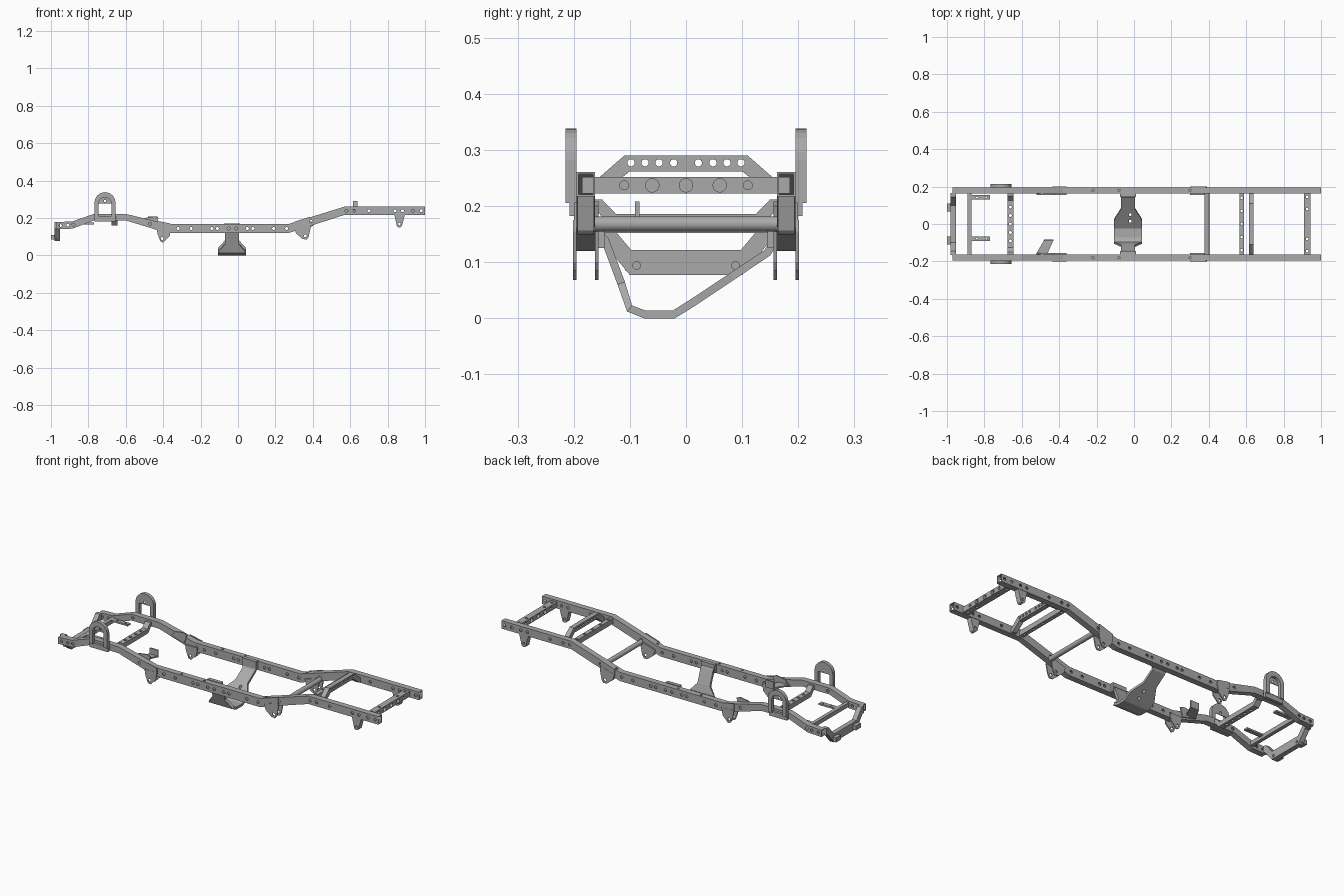
import bpy, bmesh, math
from mathutils import Matrix, Vector

if "Cube" in bpy.data.objects:
    bpy.data.objects.remove(bpy.data.objects["Cube"])

steel = bpy.data.materials.new("grey_steel")
steel.use_nodes = True
GREY = (0.4, 0.4, 0.4, 1)
steel.diffuse_color = GREY
steel.node_tree.nodes["Principled BSDF"].inputs["Base Color"].default_value = GREY


def finish(name, bm):
    bmesh.ops.recalc_face_normals(bm, faces=bm.faces)
    me = bpy.data.meshes.new(name)
    bm.to_mesh(me)
    bm.free()
    me.materials.append(steel)
    ob = bpy.data.objects.new(name, me)
    bpy.context.collection.objects.link(ob)
    return ob


def prism(name, outline, axis, a, b):
    """Extrude a 2D outline along an axis from a to b."""
    place = {"x": lambda u, v: (a, u, v), "y": lambda u, v: (u, a, v), "z": lambda u, v: (u, v, a)}[axis]
    bm = bmesh.new()
    face = bm.faces.new([bm.verts.new(place(u, v)) for u, v in outline])
    out = bmesh.ops.extrude_face_region(bm, geom=[face])
    shift = Vector([(b - a) * (axis == c) for c in "xyz"])
    bmesh.ops.translate(bm, vec=shift, verts=[e for e in out["geom"] if isinstance(e, bmesh.types.BMVert)])
    return finish(name, bm)


def box(name, x, y, z):
    return prism(name, [(x[0], z[0]), (x[1], z[0]), (x[1], z[1]), (x[0], z[1])], "y", *y)


def shell(ob, thick):
    m = ob.modifiers.new("wall", "SOLIDIFY")
    m.thickness, m.offset = thick, -1
    return ob


def drill(ob, holes, axis, depth=1.0):
    """Cut round holes; each hole is (centre, radius)."""
    turn = {"x": Matrix.Rotation(math.pi / 2, 4, "Y"), "y": Matrix.Rotation(math.pi / 2, 4, "X"), "z": Matrix()}[axis]
    bm = bmesh.new()
    for centre, r in holes:
        bmesh.ops.create_cone(bm, cap_ends=True, segments=14, radius1=r, radius2=r, depth=depth,
                              matrix=Matrix.Translation(centre) @ turn)
    cutter = finish(ob.name + "_cutter", bm)
    cutter.hide_render = True
    cutter.hide_set(True)
    cutter.display_type = "WIRE"
    m = ob.modifiers.new("holes", "BOOLEAN")
    m.object, m.operation, m.solver = cutter, "DIFFERENCE", "EXACT"
    return ob


def arc(cx, cz, r, start, end, n=12):
    angles = [math.radians(start + (end - start) * i / n) for i in range(n + 1)]
    return [(cx + r * math.cos(t), cz + r * math.sin(t)) for t in angles]


def mirrored(points):
    """Complete a left-right symmetric bar outline."""
    return points + [(-u, v) for u, v in reversed(points)]


# Side rails: hollow box section following (x, bottom, top) stations
RAIL = [(-0.97, 0.14, 0.178), (-0.885, 0.143, 0.182), (-0.77, 0.187, 0.222), (-0.6, 0.187, 0.222),
        (-0.38, 0.12, 0.168), (0.27, 0.12, 0.168), (0.57, 0.217, 0.261), (1.0, 0.217, 0.261)]
INNER, OUTER = 0.162, 0.195


def rail_mid(x):
    for (x0, b0, t0), (x1, b1, t1) in zip(RAIL, RAIL[1:]):
        if x <= x1:
            f = (x - x0) / (x1 - x0)
            return (b0 + t0 + f * (b1 + t1 - b0 - t0)) / 2


SIDE_HOLES = [-0.95, -0.91, -0.88, -0.76, -0.66, -0.47, -0.37, -0.32, -0.25, -0.14, -0.11, -0.05, -0.01,
              0.05, 0.08, 0.19, 0.26, 0.39, 0.58, 0.62, 0.7, 0.84, 0.88, 0.935, 0.98]
for side, s in (("left", 1), ("right", -1)):
    bm = bmesh.new()
    rings = [[bm.verts.new((x, s * y, z)) for y, z in ((INNER, b), (OUTER, b), (OUTER, t), (INNER, t))]
             for x, b, t in RAIL]
    for p, q in zip(rings, rings[1:]):
        for i in range(4):
            j = (i + 1) % 4
            bm.faces.new((p[i], p[j], q[j], q[i]))
    rail = shell(finish(side + "_rail", bm), 0.005)
    drill(rail, [((x, s * 0.18, rail_mid(x)), 0.008) for x in SIDE_HOLES], "y", 0.1)
    drill(rail, [((x, s * 0.18, 0.17), 0.006) for x in (-0.22, -0.08, 0.3)], "z", 0.03)

    # Shock hoop with its base and pierced web
    hoop = [(-0.767, 0.205)] + arc(-0.711, 0.282, 0.056, 180, 0) + [(-0.655, 0.205), (-0.677, 0.205)]
    hoop += arc(-0.711, 0.276, 0.034, 0, 180) + [(-0.745, 0.205)]
    prism(side + "_shock_hoop", hoop, "y", s * 0.195, s * 0.215)
    web = prism(side + "_hoop_web", arc(-0.711, 0.278, 0.036, 0, 180), "y", s * 0.195, s * 0.199)
    drill(web, [((-0.711, s * 0.197, 0.291), 0.006)], "y", 0.05)
    box(side + "_hoop_base", (-0.767, -0.655), sorted((s * 0.193, s * 0.208)), (0.182, 0.21))

    # Spring hangers: pairs of drilled cheek plates
    cheeks = {"front": ([(-0.435, 0.145), (-0.43, 0.115), (-0.415, 0.075), (-0.4, 0.068), (-0.365, 0.103),
                         (-0.36, 0.145)], (-0.405, 0.09)),
              "middle": ([(0.3, 0.15), (0.31, 0.118), (0.345, 0.088), (0.368, 0.085), (0.378, 0.1),
                          (0.39, 0.155), (0.385, 0.175)], (0.36, 0.105))}
    for place, (outline, eye) in cheeks.items():
        for label, y in (("inner", 0.156), ("outer", 0.195)):
            plate = prism(f"{side}_{place}_{label}_hanger", outline, "y", s * y, s * (y + 0.006))
            drill(plate, [((eye[0], s * y, eye[1]), 0.008)], "y", 0.05)
    hanger = [(0.835, 0.22)] + [(0.848, 0.165)] + arc(0.863, 0.164, 0.015, 180, 360, 6) + [(0.893, 0.22)]
    drill(prism(side + "_rear_hanger", hanger, "y", s * 0.164, s * 0.193),
          [((0.863, s * 0.18, 0.168), 0.007)], "y", 0.1)

    # Rail-top stiffeners and bump stop plate
    for label, x0, x1 in (("front", -0.435, -0.36), ("middle", 0.3, 0.385)):
        strip = [(x0, rail_mid(x0) - 0.01), (x1, rail_mid(x1) - 0.01),
                 (x1, rail_mid(x1) + 0.026), (x0, rail_mid(x0) + 0.026)]
        prism(f"{side}_{label}_stiffener", strip, "y", s * 0.195, s * 0.2)
    prism(side + "_bump_stop_plate", [(-0.52, 0.17), (-0.44, 0.15), (-0.425, 0.2), (-0.445, 0.208), (-0.5, 0.2)],
          "y", s * 0.156, s * 0.163)

    # Bumper mounts and radiator support arms
    by = s * 0.088
    box(side + "_bumper_mount", (-1.0, -0.965), (by - 0.021, by + 0.021), (0.085, 0.11))
    ay = 0.142 if s > 0 else -0.078
    arm = box(side + "_support_arm", (-0.875, -0.77), (ay - 0.012, ay + 0.012), (0.166, 0.175))
    drill(arm, [((x, ay, 0.17), 0.005) for x in (-0.84, -0.79)], "z", 0.05)

# Dropped front bar
front = mirrored([(-0.165, 0.178), (-0.145, 0.178), (-0.098, 0.122)])
front += mirrored([(0.165, 0.14), (0.152, 0.14), (0.1, 0.077)])
drill(prism("front_bar", front, "x", -0.98, -0.953), [((-0.965, y, 0.094), 0.007) for y in (-0.088, 0.088)], "x", 0.1)
box("radiator_bar", (-0.89, -0.87), (-0.165, 0.165), (0.152, 0.175))

# Dropped engine crossmember
engine = mirrored([(-0.165, 0.212), (-0.15, 0.212), (-0.125, 0.186)])
engine += mirrored([(0.165, 0.187), (0.155, 0.187), (0.132, 0.16)])
drill(prism("engine_crossmember", engine, "x", -0.677, -0.645),
      [((-0.661, y, 0.175), 0.008) for y in (-0.09, -0.045, 0, 0.045, 0.09)], "z", 0.1)

# Single angled steering bracket
bracket = prism("steering_bracket", [(-0.525, -0.163), (-0.48, -0.085), (-0.43, -0.085), (-0.465, -0.163)],
                "z", 0.168, 0.176)
box("steering_bracket_lip", (-0.48, -0.43), (-0.091, -0.083), (0.168, 0.208))

# Gearbox skid: folded plate, stations are (y, z, x start, x end)
SKID = [(-0.165, 0.15, -0.07, 0.006), (-0.15, 0.135, -0.07, 0.006), (-0.122, 0.06, -0.07, 0.006),
        (-0.105, 0.012, -0.108, 0.044), (-0.075, 0, -0.108, 0.044), (-0.02, 0, -0.108, 0.044),
        (0.0, 0.012, -0.108, 0.044), (0.025, 0.028, -0.108, 0.044), (0.085, 0.068, -0.07, 0.006),
        (0.15, 0.112, -0.07, 0.006), (0.165, 0.135, -0.07, 0.006)]
bm = bmesh.new()
rows = []
for y, z, x0, x1 in SKID:
    rows.append([bm.verts.new((x0, y, z)), bm.verts.new((x1, y, z))])
for p, q in zip(rows, rows[1:]):
    bm.faces.new((p[0], p[1], q[1], q[0]))
skid = finish("gearbox_skid", bm)
up = sum(f.normal.z for f in skid.data.polygons) > 0
fold = skid.modifiers.new("plate", "SOLIDIFY")
fold.thickness, fold.offset = 0.014, 1 if up else -1
drill(skid, [((-0.02, y, 0.05), 0.008) for y in (0.015, 0.05)], "z", 0.2)
for s in (1, -1):
    box("skid_mount", (-0.075, 0.01), sorted((s * 0.145, s * 0.165)), (0.125, 0.172))

# Round crossmember
bm = bmesh.new()
bmesh.ops.create_cone(bm, cap_ends=True, segments=24, radius1=0.0135, radius2=0.0135, depth=0.33,
                      matrix=Matrix.Translation((0.39, 0, 0.168)) @ Matrix.Rotation(math.pi / 2, 4, "X"))
tube = finish("tube_crossmember", bm)
for f in tube.data.polygons:
    f.use_smooth = len(f.vertices) == 4

# Rear crossmembers
drill(box("rear_axle_crossmember", (0.563, 0.587), (-0.165, 0.165), (0.224, 0.252)),
      [((0.575, y, 0.24), 0.007) for y in (-0.14, -0.07, 0, 0.07, 0.14)], "z", 0.1)
arch = mirrored([(-0.165, 0.242), (-0.11, 0.29)]) + mirrored([(0.165, 0.222), (0.15, 0.222), (0.1, 0.262)])
drill(prism("arched_crossmember", arch, "x", 0.614, 0.64),
      [((0.627, s * y, 0.277), 0.0065) for s in (1, -1) for y in (0.022, 0.048, 0.073, 0.098)], "x", 0.1)
rear = box("rear_crossmember", (0.908, 0.944), (-0.185, 0.185), (0.222, 0.252))
drill(rear, [((0.926, y, 0.237), r) for y, r in
             ((-0.11, 0.008), (-0.06, 0.012), (0, 0.012), (0.06, 0.012), (0.11, 0.008))], "x", 0.1)
drill(rear, [((0.926, y, 0.237), 0.007) for y in (-0.145, -0.08, 0.08, 0.145)], "z", 0.1)
